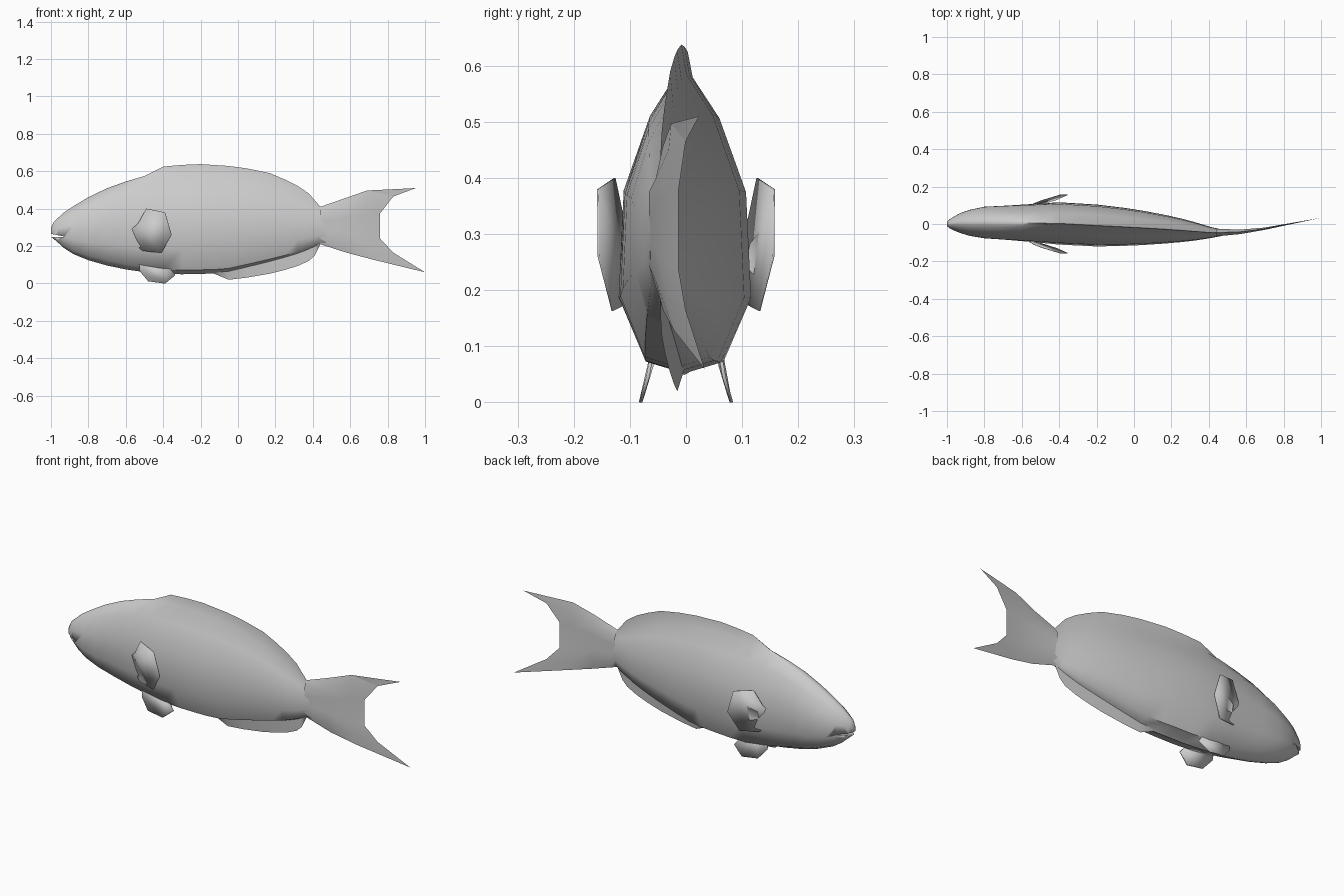
import bpy, bmesh, math

if "Cube" in bpy.data.objects:
    bpy.data.objects.remove(bpy.data.objects["Cube"])

grey = bpy.data.materials.new("plain_grey")
grey.diffuse_color = (0.6, 0.6, 0.6, 1)
grey.use_nodes = True
grey.node_tree.nodes["Principled BSDF"].inputs["Base Color"].default_value = grey.diffuse_color


def interp(curve, x):
    """Piecewise linear lookup in a list of (x, value)."""
    if x <= curve[0][0]:
        return curve[0][1]
    for (x0, v0), (x1, v1) in zip(curve, curve[1:]):
        if x <= x1:
            return v0 + (v1 - v0) * (x - x0) / (x1 - x0)
    return curve[-1][1]


def make(name, verts, faces, angle=50):
    mesh = bpy.data.meshes.new(name)
    mesh.from_pydata(verts, [], faces)
    bm = bmesh.new()
    bm.from_mesh(mesh)
    bmesh.ops.remove_doubles(bm, verts=bm.verts, dist=0.0001)
    bmesh.ops.recalc_face_normals(bm, faces=bm.faces)
    bm.to_mesh(mesh)
    bm.free()
    mesh.materials.append(grey)
    ob = bpy.data.objects.new(name, mesh)
    bpy.context.collection.objects.link(ob)
    bpy.ops.object.select_all(action='DESELECT')
    ob.select_set(True)
    bpy.context.view_layer.objects.active = ob
    bpy.ops.object.shade_smooth_by_angle(angle=math.radians(angle))
    return ob


# Outline, spine bend, half width and fin depth along the length
TOP = [(-1, .30), (-.985, .33), (-.93, .38), (-.85, .433), (-.74, .495), (-.6, .545),
       (-.5, .575), (-.4, .625), (-.23, .64), (0, .625), (.17, .59), (.3, .535),
       (.38, .48), (.44, .41), (.47, .41)]
BOTTOM = [(-1, .25), (-.975, .23), (-.92, .18), (-.85, .14), (-.72, .10), (-.55, .065),
          (-.35, .048), (-.13, .053), (-.05, .02), (.12, .04), (.3, .085), (.4, .13),
          (.44, .21), (.47, .205)]
SPINE = [(-1, 0), (-.93, .005), (-.8, .008), (-.6, .006), (-.4, .003), (-.2, -.008),
         (0, -.018), (.2, -.03), (.4, -.045), (.47, -.047), (.6, -.04), (.7, -.025),
         (.85, .003), (1, .033)]
WIDTH = [(-1, .012), (-.98, .03), (-.93, .055), (-.88, .072), (-.8, .088), (-.6, .1),
         (-.4, .113), (-.2, .112), (0, .098), (.2, .072), (.3, .055), (.4, .032), (.47, .017)]
DORSAL = [(-.5, 0), (-.4, .035), (0, .05), (.17, .06), (.3, .065), (.38, .055), (.44, .015)]
ANAL = [(-.13, 0), (-.05, .04), (.12, .06), (.3, .065), (.4, .06), (.44, .005)]

# Half cross-sections (height fraction, width fraction): rounded head, ridged trunk
HEAD = [(.985, .2), (.87, .6), (.6, .95), (.28, .96), (.07, .6), (.01, .15)]
TRUNK = [(.98, .08), (.845, .5), (.6, .92), (.25, 1), (.04, .57), (.01, .08)]

stations = [-1, -.985, -.96, -.93, -.88, -.8, -.7, -.6, -.5, -.4, -.3, -.2, -.13,
            -.05, .05, .17, .25, .32, .38, .41, .44, .47]
verts, faces = [], []
for x in stations:
    k = min(1, max(0, (x + .7) / .3))
    yc, w = interp(SPINE, x), interp(WIDTH, x)
    top, bot = interp(TOP, x), interp(BOTTOM, x)
    zt, zb = top - interp(DORSAL, x), bot + interp(ANAL, x)
    half = [(zb + (zt - zb) * (a + (c - a) * k), w * (b + (d - b) * k))
            for (a, b), (c, d) in zip(HEAD, TRUNK)]
    verts.append((x, yc, top))
    verts += [(x, yc + s, z) for z, s in half]
    verts.append((x, yc, bot))
    verts += [(x, yc - s, z) for z, s in reversed(half)]
n = 14
for i in range(len(stations) - 1):
    for j in range(n):
        a, b = i * n + j, i * n + (j + 1) % n
        faces.append((a, b, b + n, a + n))
faces += [tuple(range(n)), tuple(range(len(verts) - n, len(verts)))]
body = make("body", verts, faces)

# Mouth notch
wedge = [(-1.03, .272), (-.925, .25), (-1.03, .246)]
cutter = make("mouth_cutter", [(x, y, z) for y in (-.1, .1) for x, z in wedge],
              [(0, 1, 2), (3, 4, 5), (0, 1, 4, 3), (1, 2, 5, 4), (2, 0, 3, 5)])
cutter.hide_render = True
cut = body.modifiers.new("mouth", 'BOOLEAN')
cut.operation, cut.solver, cut.object = 'DIFFERENCE', 'EXACT', cutter
bpy.context.view_layer.objects.active = body
bpy.ops.object.modifier_move_to_index(modifier="mouth", index=0)
bpy.ops.object.modifier_apply(modifier="mouth")
bpy.data.objects.remove(cutter)

# Forked tail: rows run from the root to the trailing edge
rows = [[(.44, .41), (.57, .455), (.69, .497), (.95, .51)],
        [(.44, .375), (.57, .40), (.7, .45), (.83, .465)],
        [(.44, .335), (.57, .35), (.68, .37), (.76, .375)],
        [(.44, .285), (.57, .275), (.68, .25), (.76, .24)],
        [(.44, .245), (.57, .215), (.7, .18), (.83, .165)],
        [(.44, .21), (.58, .165), (.72, .128), (1, .06)]]
thick = [.02, .012, .006, 0]
verts, faces = [], []
for side in (1, -1):
    base = len(verts)
    for r, row in enumerate(rows):
        edge = 0 if r in (0, 5) else 1
        verts += [(x, interp(SPINE, x) + side * t * edge, z) for (x, z), t in zip(row, thick)]
    for r in range(5):
        for c in range(3):
            a = base + r * 4 + c
            faces.append((a, a + 1, a + 5, a + 4))
make("tail_fin", verts, faces)


def fin(name, outline, thickness):
    """Thin fin plate, made on both flanks."""
    for label, s in (("left", 1), ("right", -1)):
        ob = make(label + name, [(x, s * y, z) for x, y, z in outline],
                  [tuple(range(len(outline)))], 30)
        mod = ob.modifiers.new("thickness", 'SOLIDIFY')
        mod.thickness, mod.offset = thickness, 0


# Side fins, sweeping back and outward
fin("_pectoral_fin", [(-.57, .088, .29), (-.535, .11, .32), (-.49, .127, .40), (-.39, .157, .38),
                      (-.355, .156, .26), (-.41, .131, .163), (-.51, .108, .175),
                      (-.54, .09, .2)], .003)
# Belly fins, splayed downward
fin("_pelvic_fin", [(-.53, .055, .12), (-.525, .061, .065), (-.48, .077, .012), (-.39, .081, 0),
                    (-.335, .068, .045), (-.37, .06, .09), (-.45, .055, .13)], .006)
